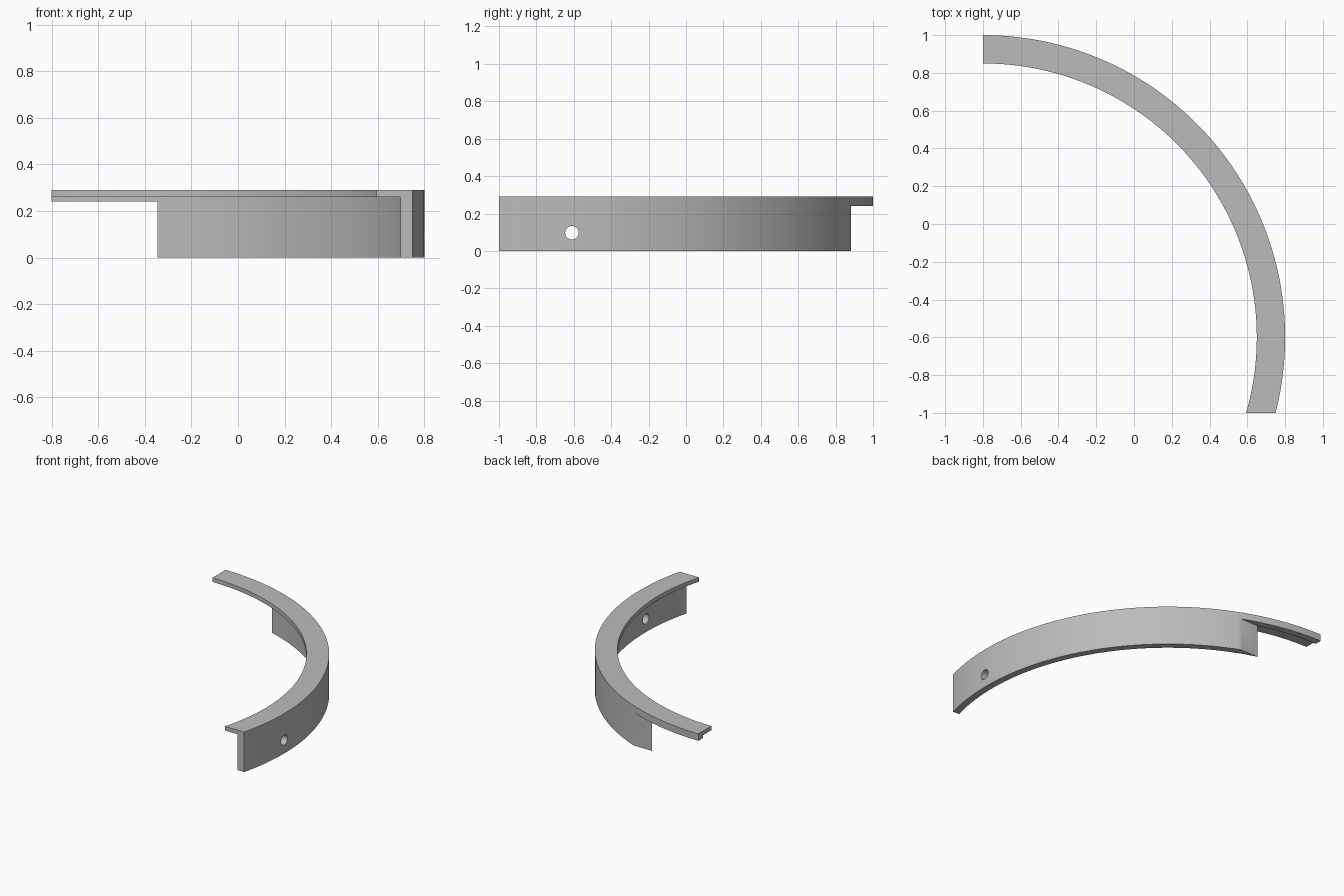
import bpy, bmesh, math
from mathutils import Matrix

cube = bpy.data.objects.get("Cube")
if cube:
    bpy.data.objects.remove(cube, do_unlink=True)

CENTRE = (-0.8, -0.6)
STEPS = 96
# L-shaped section as (radius, height): outer wall plus inward top flange
SECTION = [(1.6, 0), (1.6, 0.29), (1.45, 0.29), (1.45, 0.26), (1.55, 0.26), (1.55, 0)]

grey = bpy.data.materials.new("plain grey")
grey.use_nodes = True
grey.diffuse_color = (0.5, 0.5, 0.5, 1)
grey.node_tree.nodes["Principled BSDF"].inputs["Base Color"].default_value = (0.5, 0.5, 0.5, 1)


def make_object(name, bm):
    bmesh.ops.recalc_face_normals(bm, faces=bm.faces)
    mesh = bpy.data.meshes.new(name)
    bm.to_mesh(mesh)
    bm.free()
    mesh.materials.append(grey)
    obj = bpy.data.objects.new(name, mesh)
    bpy.context.collection.objects.link(obj)
    return obj


def cut(target, cutter):
    cutter.hide_render = True
    mod = target.modifiers.new("cut", "BOOLEAN")
    mod.operation = "DIFFERENCE"
    mod.solver = "EXACT"
    mod.object = cutter
    bpy.context.view_layer.objects.active = target
    bpy.ops.object.modifier_apply(modifier=mod.name)
    bpy.data.objects.remove(cutter, do_unlink=True)


# Curved rail: section swept from the flat front end to the quarter-turn end
bm = bmesh.new()
rings = []
for i in range(STEPS + 1):
    ring = []
    for r, z in SECTION:
        start = math.asin(-0.4 / r)
        a = start + (math.pi / 2 - start) * i / STEPS
        ring.append(bm.verts.new((CENTRE[0] + r * math.cos(a), CENTRE[1] + r * math.sin(a), z)))
    rings.append(ring)
n = len(SECTION)
for a, b in zip(rings, rings[1:]):
    for j in range(n):
        k = (j + 1) % n
        bm.faces.new((a[j], a[k], b[k], b[j]))
bm.faces.new(rings[0])
bm.faces.new(rings[-1])
rail = make_object("curved_rail", bm)

# Notch that removes the wall below the flange at the back end
bm = bmesh.new()
bmesh.ops.create_cube(bm, size=1, matrix=Matrix.Translation((-0.5, 1.382, -0.26))
                      @ Matrix.Diagonal((2, 1, 1, 1)))
cut(rail, make_object("notch_cutter", bm))

# Screw hole through the wall near the front end
bm = bmesh.new()
bmesh.ops.create_cone(bm, cap_ends=True, segments=32, radius1=0.036, radius2=0.036, depth=0.4,
                      matrix=Matrix.Translation((0.78, -0.61, 0.097)) @ Matrix.Rotation(math.pi / 2, 4, "Y"))
cut(rail, make_object("hole_cutter", bm))

# Smooth curved faces, sharp corners
bpy.ops.object.select_all(action="DESELECT")
rail.select_set(True)
bpy.context.view_layer.objects.active = rail
bpy.ops.object.shade_smooth_by_angle(angle=math.radians(30))
